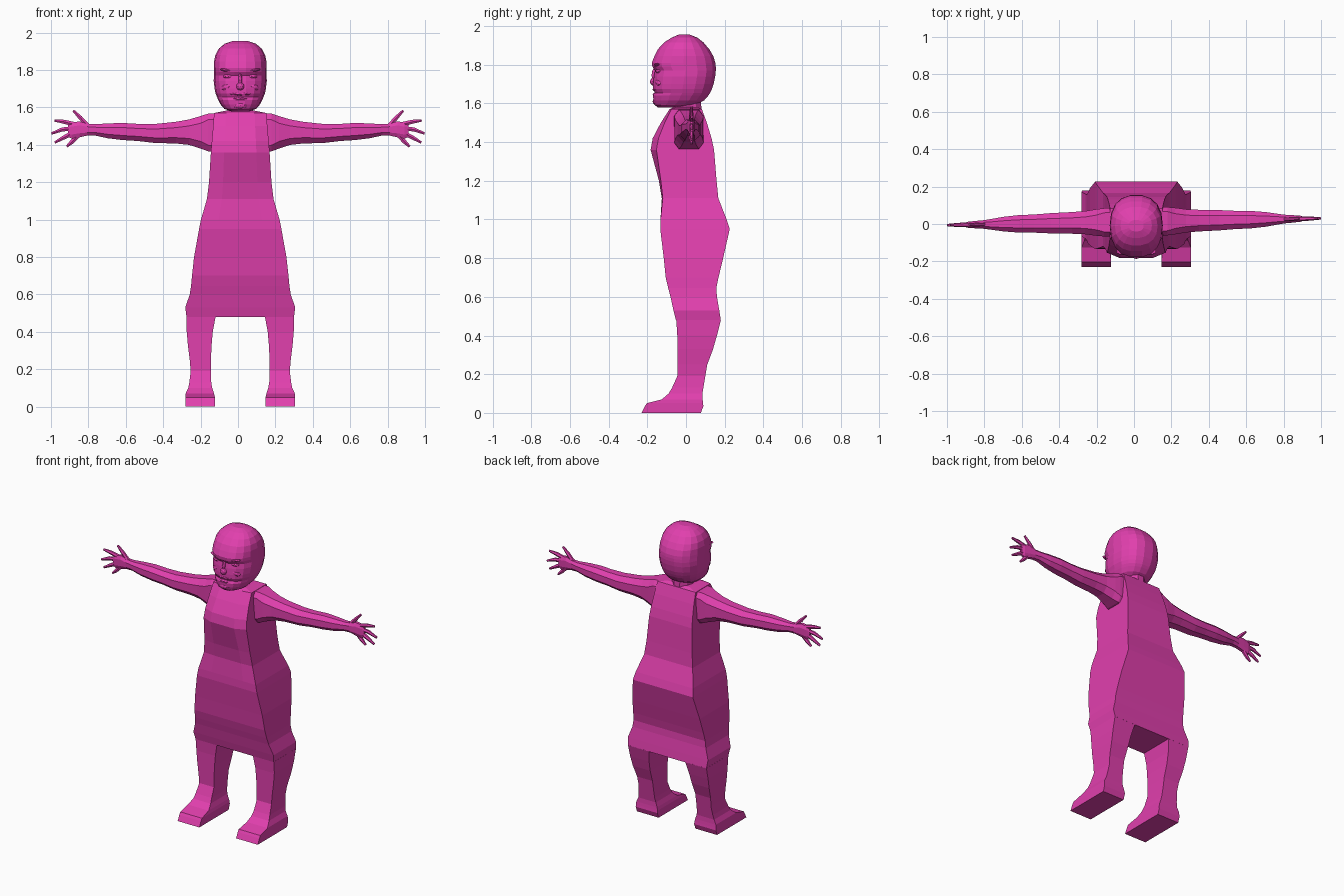
import bpy, bmesh, math
from mathutils import Vector

CX = 0.012  # the figure stands slightly off centre
pink = bpy.data.materials.new("magenta")
pink.diffuse_color = (0.75, 0.05, 0.42, 1)


def finish(bm, name):
    bmesh.ops.recalc_face_normals(bm, faces=bm.faces)
    me = bpy.data.meshes.new(name)
    bm.to_mesh(me)
    bm.free()
    me.materials.append(pink)
    ob = bpy.data.objects.new(name, me)
    bpy.context.collection.objects.link(ob)
    return ob


def loft(name, rings):
    """Skin a list of equal-sized point rings and cap both ends."""
    bm = bmesh.new()
    vs = [[bm.verts.new(p) for p in r] for r in rings]
    n = len(vs[0])
    for a, b in zip(vs, vs[1:]):
        for i in range(n):
            j = (i + 1) % n
            bm.faces.new((a[i], a[j], b[j], b[i]))
    bm.faces.new(vs[0])
    bm.faces.new(vs[-1][::-1])
    return finish(bm, name)


def oval(n, p, turn=0.0):
    """Unit superellipse, p = 2 round, larger = boxier."""
    out = []
    for i in range(n):
        a = 2 * math.pi * (i + turn) / n
        c, s = math.cos(a), math.sin(a)
        out.append((math.copysign(abs(c) ** (2 / p), c), math.copysign(abs(s) ** (2 / p), s)))
    return out


def blob(name, x, y, z, rx, ry, rz, tilt=0.0):
    bm = bmesh.new()
    bmesh.ops.create_icosphere(bm, subdivisions=2, radius=1)
    ob = finish(bm, name)
    ob.location, ob.scale = (CX + x, y, z), (rx, ry, rz)
    ob.rotation_euler = (0, tilt, 0)


# Robe and torso: z, half width, front y, back y, front corner set-back
torso = [(0.478, .287, -.052, .18, 0), (0.53, .294, -.065, .172, 0), (0.60, .27, -.08, .16, 0),
         (0.645, .263, -.092, .157, 0), (0.70, .258, -.105, .168, 0), (0.80, .247, -.115, .192, 0),
         (0.95, .22, -.133, .226, 0), (1.0, .21, -.132, .21, 0), (1.11, .178, -.125, .167, .005),
         (1.2, .167, -.14, .158, .01), (1.36, .157, -.183, .145, .03), (1.42, .152, -.172, .132, .03),
         (1.50, .145, -.13, .108, .02), (1.57, .14, -.085, .082, .01), (1.582, .08, -.06, .06, .01)]
loft("torso_robe", [[(CX + w * u, y, z) for u, y in
                     ((-1, f + c), (-.55, f), (.55, f), (1, f + c), (1, b), (-1, b))]
                    for z, w, f, b, c in torso])

# Legs with feet: z, inner x, outer x, front y, back y
leg = [(0, .135, .294, -.23, .077), (.035, .135, .294, -.212, .09), (.05, .135, .294, -.202, .088),
       (.07, .14, .292, -.125, .086), (.10, .15, .278, -.09, .085), (.13, .155, .272, -.072, .09),
       (.19, .157, .265, -.045, .10), (.25, .157, .27, -.045, .11), (.33, .153, .28, -.045, .14),
       (.40, .147, .286, -.045, .16), (.48, .132, .288, -.05, .18)]
for s, side in ((-1, "left"), (1, "right")):
    loft(side + "_leg", [[(CX + s * x, y, z) for x, y in ((i, f), (o, f), (o, b), (i, b))]
                         for z, i, o, f, b in leg])

# Neck
loft("neck", [[(CX + .068 * c, .005 + r * s, z) for c, s in oval(10, 2)]
              for z, r in ((1.54, .08), (1.64, .075))])

# Head: z, half width, front y, back y
head = [(1.578, .045, -.145, -.02), (1.592, .085, -.163, .05), (1.615, .105, -.17, .095),
        (1.64, .118, -.172, .117), (1.655, .124, -.163, .127), (1.675, .132, -.172, .136),
        (1.70, .137, -.172, .145), (1.74, .142, -.168, .153), (1.77, .141, -.162, .156),
        (1.79, .141, -.176, .156), (1.81, .141, -.179, .154), (1.845, .14, -.165, .143),
        (1.88, .133, -.147, .122), (1.915, .114, -.115, .092), (1.94, .084, -.075, .06),
        (1.955, .04, -.04, .022)]
loft("head", [[(CX + w * c, (f + b) / 2 + (b - f) / 2 * s, z) for c, s in oval(18, 2.35)]
              for z, w, f, b in head])

# Face
blob("nose", 0, -.166, 1.712, .022, .021, .022)
blob("nose_bridge", 0, -.16, 1.745, .011, .018, .04)
blob("upper_lip", 0, -.158, 1.672, .058, .016, .009)
blob("lower_lip", 0, -.156, 1.647, .042, .017, .009)
blob("chin", 0, -.155, 1.61, .04, .018, .018)
for s, side in ((-1, "left"), (1, "right")):
    blob(side + "_eye", s * .062, -.138, 1.766, .03, .02, .013)
    blob(side + "_brow", s * .064, -.148, 1.797, .045, .019, .009, -s * .15)
    blob(side + "_cheek", s * .06, -.132, 1.712, .042, .028, .022, s * .3)

# Arms: reach, bottom z, top z, half depth, boxiness
arm = [(.12, 1.355, 1.572, .078, 5), (.17, 1.362, 1.57, .078, 4.5), (.21, 1.375, 1.558, .075, 3),
       (.27, 1.395, 1.54, .066, 2.5), (.34, 1.403, 1.527, .062, 2.3), (.45, 1.406, 1.515, .058, 2.3),
       (.54, 1.417, 1.515, .052, 2.3), (.62, 1.422, 1.52, .05, 2.3), (.70, 1.432, 1.517, .042, 2.3),
       (.77, 1.448, 1.512, .03, 2.3), (.81, 1.447, 1.515, .024, 2.5), (.85, 1.437, 1.528, .021, 2.5),
       (.89, 1.43, 1.522, .017, 2.5), (.91, 1.44, 1.51, .01, 2.5)]
# Fingers: knuckle, middle and tip as (reach, z)
fingers = {"thumb": [(.80, 1.495), (.845, 1.545), (.882, 1.583)],
           "index_finger": [(.87, 1.508), (.93, 1.523), (.982, 1.53)],
           "middle_finger": [(.88, 1.488), (.94, 1.482), (.998, 1.46)],
           "ring_finger": [(.88, 1.465), (.93, 1.44), (.98, 1.412)],
           "little_finger": [(.86, 1.448), (.89, 1.415), (.917, 1.39)]}
for s, side in ((-1, "left"), (1, "right")):
    def place(r, y, z):
        return (s * r + CX * (1 - r), .012 + y + s * .018 * r, z)
    loft(side + "_arm", [[place(r, d * c, (lo + hi) / 2 + (hi - lo) / 2 * v)
                          for c, v in oval(8, p, .5)] for r, lo, hi, d, p in arm])
    for fname, path in fingers.items():
        along = (Vector(path[2]) - Vector(path[0])).normalized()
        rings = []
        for (r, z), w in zip(path, (.014, .0125, .007)):
            rings.append([place(r - along.y * w * v, w * .9 * c, z + along.x * w * v)
                          for c, v in oval(6, 2)])
        loft(side + "_" + fname, rings)
